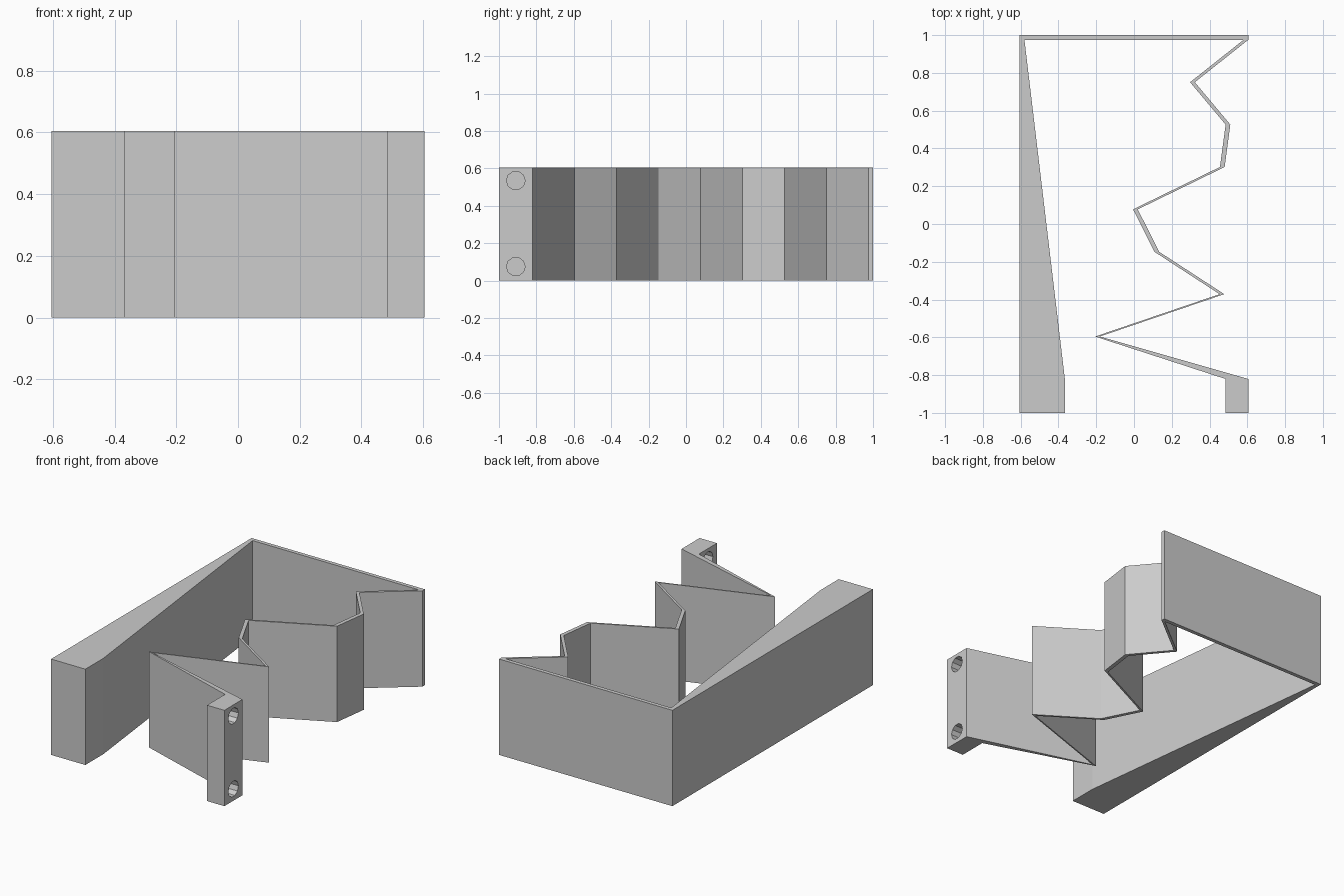
import bpy
import bmesh
from math import pi
from mathutils import Matrix

if "Cube" in bpy.data.objects:
    bpy.data.objects.remove(bpy.data.objects["Cube"], do_unlink=True)

HEIGHT = 0.605
HALF = 0.605      # half the width
WALL = 0.025      # wall thickness, measured along x or y
STEP = 0.2244     # spacing of the zigzag folds along y

grey = bpy.data.materials.new("plain grey")
grey.use_nodes = True
grey.diffuse_color = (0.6, 0.6, 0.6, 1)
grey.node_tree.nodes["Principled BSDF"].inputs["Base Color"].default_value = (0.6, 0.6, 0.6, 1)


def make_object(name, bm):
    bmesh.ops.recalc_face_normals(bm, faces=bm.faces)
    mesh = bpy.data.meshes.new(name)
    bm.to_mesh(mesh)
    bm.free()
    mesh.materials.append(grey)
    obj = bpy.data.objects.new(name, mesh)
    bpy.context.collection.objects.link(obj)
    return obj


def extrude_outline(name, outline):
    bm = bmesh.new()
    face = bm.faces.new([bm.verts.new((x, y, 0)) for x, y in outline])
    grown = bmesh.ops.extrude_face_region(bm, geom=[face], use_keep_orig=True)
    top = [v for v in grown["geom"] if isinstance(v, bmesh.types.BMVert)]
    bmesh.ops.translate(bm, verts=top, vec=(0, 0, HEIGHT))
    return make_object(name, bm)


# Folded wall: outer fold positions from back to front
fold_x = [HALF, 0.322, 0.51, 0.48, 0.02, 0.133, 0.478, -0.181, HALF]
outer = [(x, 1 - WALL - i * STEP) for i, x in enumerate(fold_x)]
inner = [(x - WALL, y) for x, y in outer[:-1]]
tab_y = outer[-1][1]

# One continuous band: tapered side, back wall, folded wall, end tab
side = [(-HALF, 1), (-HALF, -1), (-0.366, -1), (-0.366, tab_y), (-HALF + WALL, 1 - WALL)]
tab = [(0.484, tab_y), (0.484, -1), (HALF, -1)]
band = extrude_outline("folded_band", side + inner + tab + outer[::-1] + [(HALF, 1)])

# Screw holes through the end tab
bm = bmesh.new()
for z in (0.075, 0.535):
    place = Matrix.Translation((0.545, -0.91, z)) @ Matrix.Rotation(pi / 2, 4, "Y")
    bmesh.ops.create_cone(bm, cap_ends=True, segments=10, radius1=0.05,
                          radius2=0.05, depth=0.3, matrix=place)
drill = make_object("hole_cutter", bm)
drill.hide_render = True
drill.hide_viewport = True

holes = band.modifiers.new("screw holes", "BOOLEAN")
holes.operation = "DIFFERENCE"
holes.solver = "EXACT"
holes.object = drill
